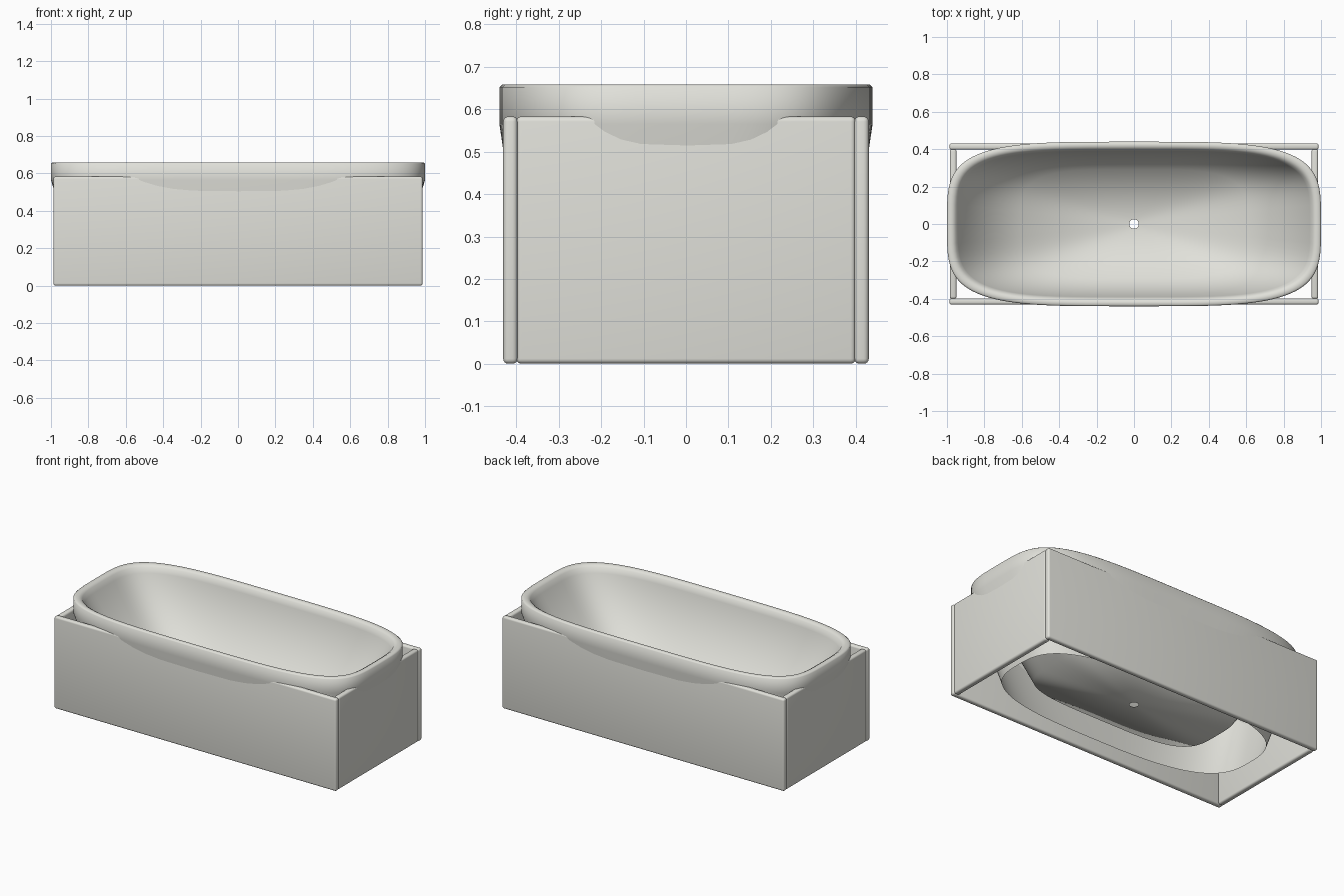
import bpy
import bmesh
from math import cos, sin, pi

cube = bpy.data.objects.get("Cube")
if cube:
    bpy.data.objects.remove(cube, do_unlink=True)

enamel = bpy.data.materials.new("warm_white_enamel")
enamel.use_nodes = True
colour = (0.75, 0.75, 0.7, 1)
enamel.diffuse_color = colour
enamel.node_tree.nodes["Principled BSDF"].inputs["Base Color"].default_value = colour


def finish(bm, name):
    bmesh.ops.recalc_face_normals(bm, faces=bm.faces)
    mesh = bpy.data.meshes.new(name)
    bm.to_mesh(mesh)
    bm.free()
    mesh.materials.append(enamel)
    obj = bpy.data.objects.new(name, mesh)
    bpy.context.collection.objects.link(obj)
    return obj


def smooth(obj, angle):
    bpy.ops.object.select_all(action='DESELECT')
    obj.select_set(True)
    bpy.context.view_layer.objects.active = obj
    bpy.ops.object.shade_smooth_by_angle(angle=angle)


def ring(bm, a, b, z, n, count=96):
    # Rounded-rectangle loop (superellipse)
    def power(v):
        return abs(v) ** (2 / n) * (1 if v >= 0 else -1)
    angles = [2 * pi * i / count for i in range(count)]
    return [bm.verts.new((a * power(cos(t)), b * power(sin(t)), z)) for t in angles]


# Tub: half length, half width, height, squareness; skirt, rim, bowl, drain
profile = [
    (0.85, 0.365, 0.06, 3), (1.0, 0.44, 0.565, 4),
    (1.0, 0.44, 0.652, 4), (0.992, 0.433, 0.659, 4),
    (0.97, 0.414, 0.659, 4), (0.952, 0.399, 0.648, 4),
    (0.94, 0.39, 0.615, 4), (0.61, 0.292, 0.145, 3.8),
    (0.025, 0.025, 0.118, 2),
]
bm = bmesh.new()
loops = [ring(bm, *p) for p in profile]
for low, high in zip(loops, loops[1:]):
    for i in range(len(low)):
        j = (i + 1) % len(low)
        bm.faces.new((low[i], low[j], high[j], high[i]))
smooth(finish(bm, "bathtub"), pi / 2)


# Cladding panels with rounded edges
def panel(name, x, y, width, depth, height=0.583):
    bm = bmesh.new()
    bmesh.ops.create_cube(bm, size=1)
    bmesh.ops.scale(bm, vec=(width, depth, height), verts=bm.verts)
    bmesh.ops.translate(bm, vec=(x, y, height / 2), verts=bm.verts)
    bmesh.ops.bevel(bm, geom=bm.edges[:], offset=0.012, segments=4,
                    profile=0.5, affect='EDGES')
    smooth(finish(bm, name), pi / 6)


for side, name in ((-1, "front_panel"), (1, "back_panel")):
    panel(name, 0, side * 0.414, 1.974, 0.034)
for side, name in ((-1, "right_panel"), (1, "left_panel")):
    panel(name, side * 0.967, 0, 0.036, 0.8)
